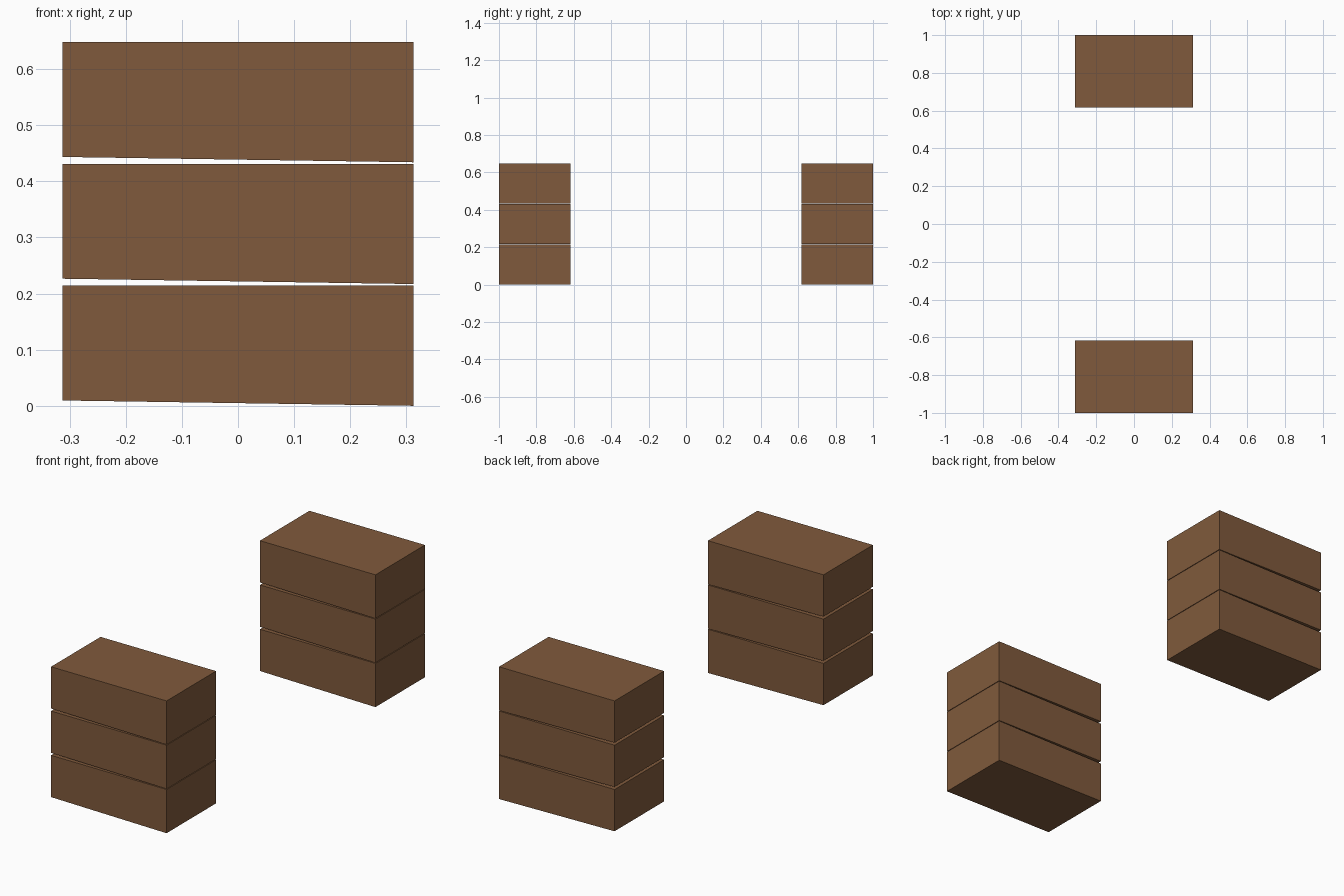
import bpy

if "Cube" in bpy.data.objects:
    bpy.data.objects.remove(bpy.data.objects["Cube"])

wood = bpy.data.materials.new("brown_wood")
wood.diffuse_color = (0.216, 0.102, 0.045, 1)
wood.use_nodes = True
wood.node_tree.nodes["Principled BSDF"].inputs["Base Color"].default_value = wood.diffuse_color

HALF_X, Y_IN, Y_OUT = 0.313, 0.617, 1.0
STEP, TOP, LIFT = 0.217, 0.214, 0.0095  # stack spacing, block height, underside slope


def block(name, y0, y1, z):
    """Box whose underside rises slightly towards -x."""
    profile = [(-HALF_X, z + LIFT), (HALF_X, z), (HALF_X, z + TOP), (-HALF_X, z + TOP)]
    verts = [(x, y, h) for y in (y0, y1) for x, h in profile]
    faces = [(0, 1, 2, 3), (7, 6, 5, 4)]
    faces += [(i, i + 4, (i + 1) % 4 + 4, (i + 1) % 4) for i in range(4)]
    mesh = bpy.data.meshes.new(name)
    mesh.from_pydata(verts, [], faces)
    mesh.materials.append(wood)
    mesh.update()
    bpy.context.collection.objects.link(bpy.data.objects.new(name, mesh))


# Two stacks of three blocks, front and back
for i in range(3):
    block(f"front_block_{i + 1}", -Y_OUT, -Y_IN, i * STEP)
    block(f"back_block_{i + 1}", Y_IN, Y_OUT, i * STEP)
